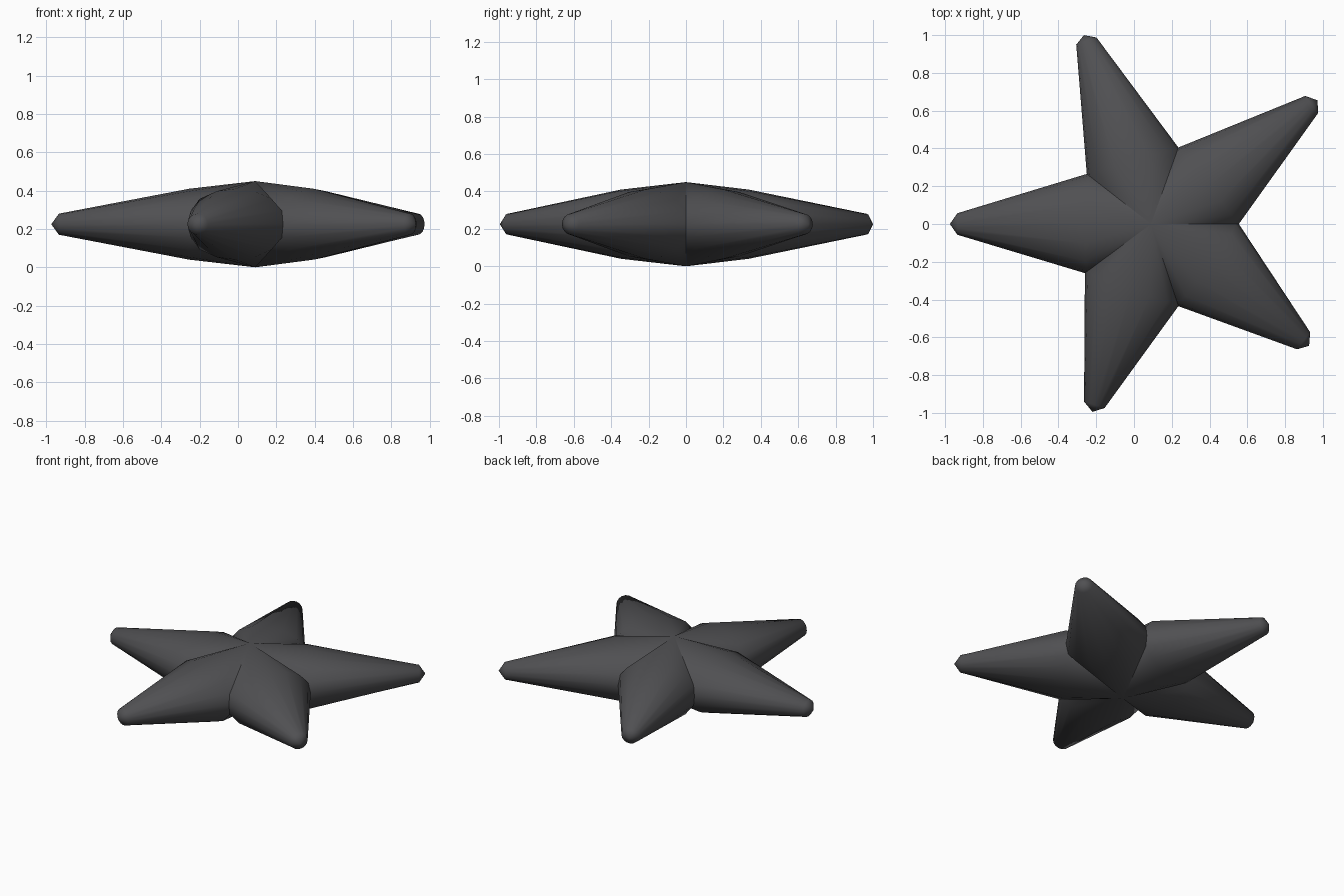
import bpy, bmesh, math
from mathutils import Vector

if "Cube" in bpy.data.objects:
    bpy.data.objects.remove(bpy.data.objects["Cube"])

MID = 0.225                      # height of the horizontal mid-plane
CX, CY = 0.09, 0.0               # hub of the star

# arm tips (end-ring centre, point) and the valleys between them, counter-clockwise
tips = [((0.94, 0.632), (0.972, 0.655)), ((-0.252, 0.968), (-0.265, 1.0)),
        ((-0.935, 0.0), (-0.975, 0.0)), ((-0.21, -0.957), (-0.22, -0.995)),
        ((0.898, -0.618), (0.927, -0.645))]
valleys = [(0.555, 0.0), (0.235, 0.405), (-0.25, 0.265), (-0.26, -0.26), (0.235, -0.435)]

# quarter of the arm's root section: (fraction of half width, height)
quarter = [(1, 0), (0.985, 0.07), (0.76, 0.132), (0.4, 0.172), (0, 0.185)]
section = (quarter + [(-s, h) for s, h in quarter[-2::-1]]
           + [(-s, -h) for s, h in quarter[1:]]
           + [(s, -h) for s, h in quarter[-2:0:-1]])
N = len(section)

bm = bmesh.new()
top = bm.verts.new((CX, CY, MID + 0.225))
bottom = bm.verts.new((CX, CY, MID - 0.225))

# one arm per tip: root ring between two valleys, end ring, pointed cap
for i, (end, point) in enumerate(tips):
    a, b = Vector(valleys[i]), Vector(valleys[(i + 1) % 5])
    hub = Vector((CX, CY))
    end = Vector(end)
    along = (end - hub).normalized()
    across = Vector((along.y, -along.x))
    root, tip = [], []
    for k, (s, h) in enumerate(section):
        if abs(s) > 0.9:         # valley column shared with the next arm
            v = a if s > 0 else b
            p = hub + (v - hub) * (0.96 if h else 1.0)
        else:
            p = (a + b) / 2 + (a - b) / 2 * s
        root.append(bm.verts.new((p.x, p.y, MID + h)))
        t = 2 * math.pi * k / N
        q = end + across * 0.057 * math.cos(t)
        tip.append(bm.verts.new((q.x, q.y, MID + 0.055 * math.sin(t))))
    cap = bm.verts.new((point[0], point[1], MID))
    for k in range(N):
        n = (k + 1) % N
        bm.faces.new((root[k], root[n], tip[n], tip[k]))
        bm.faces.new((tip[k], tip[n], cap))
    # hub fans above and below
    for k in range(1, N // 2 - 1):
        bm.faces.new((top, root[k], root[k + 1]))
        bm.faces.new((bottom, root[k + N // 2], root[k + N // 2 + 1]))

bmesh.ops.remove_doubles(bm, verts=bm.verts, dist=0.0005)
bmesh.ops.recalc_face_normals(bm, faces=bm.faces)
mesh = bpy.data.meshes.new("star")
bm.to_mesh(mesh)
bm.free()

mat = bpy.data.materials.new("dark grey")
mat.diffuse_color = (0.08, 0.08, 0.085, 1)
mat.use_nodes = True
mat.node_tree.nodes["Principled BSDF"].inputs["Base Color"].default_value = mat.diffuse_color
mesh.materials.append(mat)
star = bpy.data.objects.new("star", mesh)
bpy.context.collection.objects.link(star)
bpy.context.view_layer.objects.active = star
star.select_set(True)
bpy.ops.object.shade_smooth_by_angle(angle=math.radians(60))
